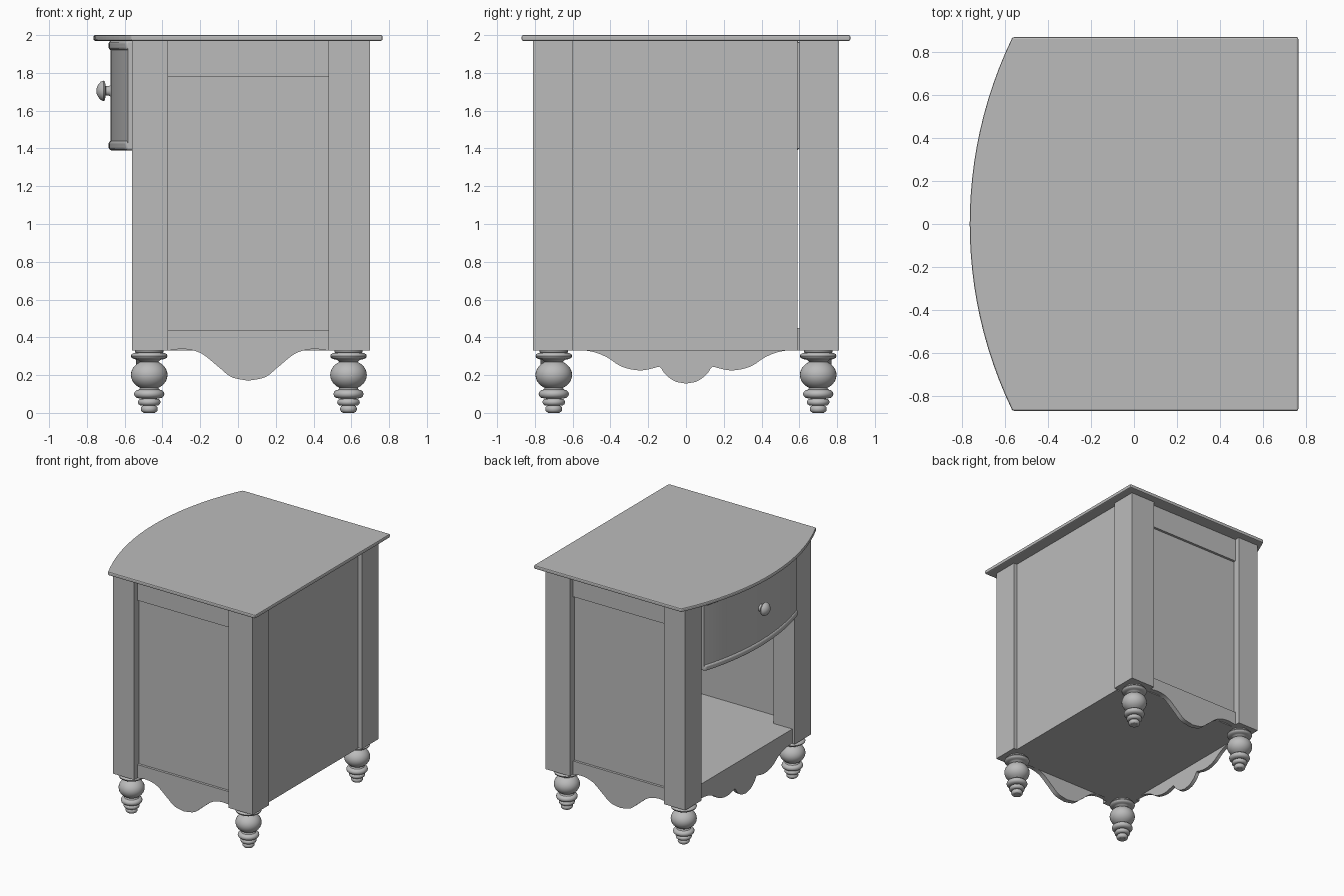
import bpy, bmesh, math
from mathutils import Vector

if "Cube" in bpy.data.objects:
    bpy.data.objects.remove(bpy.data.objects["Cube"])

paint = bpy.data.materials.new("grey_paint")
paint.use_nodes = True
GREY = (0.5, 0.5, 0.5, 1)
paint.diffuse_color = GREY
paint.node_tree.nodes["Principled BSDF"].inputs["Base Color"].default_value = GREY


def finish(name, bm, smooth=False, bevel=0, segments=1):
    bmesh.ops.recalc_face_normals(bm, faces=bm.faces)
    mesh = bpy.data.meshes.new(name)
    bm.to_mesh(mesh)
    bm.free()
    mesh.materials.append(paint)
    obj = bpy.data.objects.new(name, mesh)
    bpy.context.collection.objects.link(obj)
    if bevel:
        mod = obj.modifiers.new("edge", "BEVEL")
        mod.width, mod.segments = bevel, segments
        mod.limit_method, mod.angle_limit = "ANGLE", math.radians(50)
    if smooth:
        bpy.ops.object.select_all(action="DESELECT")
        obj.select_set(True)
        bpy.context.view_layer.objects.active = obj
        bpy.ops.object.shade_smooth_by_angle(angle=math.radians(35))
    return obj


def prism(name, outline, push, **style):
    """Extrude a closed outline of 3D points along a vector."""
    bm = bmesh.new()
    face = bm.faces.new([bm.verts.new(p) for p in outline])
    geom = bmesh.ops.extrude_face_region(bm, geom=[face])["geom"]
    moved = [g for g in geom if isinstance(g, bmesh.types.BMVert)]
    bmesh.ops.translate(bm, verts=moved, vec=push)
    return finish(name, bm, **style)


def box(name, x, y, z):
    outline = [(x[0], y[0], z[0]), (x[1], y[0], z[0]), (x[1], y[1], z[0]), (x[0], y[1], z[0])]
    return prism(name, outline, (0, 0, z[1] - z[0]))


def lathe(name, profile, centre, axis="Z"):
    """Revolve (radius, height) points; axis X points the height to -x."""
    bm = bmesh.new()
    verts = [bm.verts.new((r, 0, h)) for r, h in profile]
    edges = [bm.edges.new(pair) for pair in zip(verts, verts[1:])]
    bmesh.ops.spin(bm, geom=verts + edges, cent=(0, 0, 0), axis=(0, 0, 1),
                   angle=math.tau, steps=32, use_duplicate=False)
    bmesh.ops.remove_doubles(bm, verts=bm.verts, dist=0.0001)
    obj = finish(name, bm, smooth=True)
    obj.location = centre
    if axis == "X":
        obj.rotation_euler.y = -math.pi / 2
    return obj


def smooth_path(points, steps=8):
    """Catmull-Rom curve through a few points."""
    pts = [Vector(p) for p in points]
    pts = [2 * pts[0] - pts[1]] + pts + [2 * pts[-1] - pts[-2]]
    path = []
    for a, b, c, d in zip(pts, pts[1:], pts[2:], pts[3:]):
        for i in range(steps):
            t = i / steps
            path.append(0.5 * (2 * b + (c - a) * t + (2 * a - 5 * b + 4 * c - d) * t ** 2
                               + (3 * b - a - 3 * c + d) * t ** 3))
    return path + [pts[-2]]


def bow(tip, half, back, z, steps=24):
    """Outline with a bowed -x edge and a straight rear edge."""
    arc = [half - 2 * half * i / steps for i in range(steps + 1)]
    pts = [(tip + 2 - math.sqrt(4 - y * y), y, z) for y in arc]
    return pts + [(back, -half, z), (back, half, z)]


# Bowed top board
prism("top_board", bow(-0.765, 0.87, 0.765, 1.97), (0, 0, 0.03), bevel=0.008, segments=2)

# Corner posts and turned feet
ball = [(0.097 * math.cos(a), 0.205 + 0.077 * math.sin(a))
        for a in [math.radians(-60 + 12 * i) for i in range(11)]]


def ring(r, z, h, depth):
    return [(r - depth + depth * math.cos(a), z + h * math.sin(a))
            for a in [math.radians(-90 + 30 * i) for i in range(7)]]


foot = ([(0, 0.01), (0.03, 0.01)] + ring(0.045, 0.03, 0.018, 0.015) + ring(0.06, 0.065, 0.018, 0.02)
        + ring(0.08, 0.107, 0.022, 0.025) + ball + [(0.06, 0.282)]
        + ring(0.097, 0.302, 0.018, 0.03) + [(0.075, 0.322), (0.075, 0.34), (0, 0.34)])
foot = [(r, (z - 0.01) * 33 / 32) for r, z in foot]
for end, xs, cx in (("open", (-0.56, -0.37), -0.47), ("rear", (0.48, 0.70), 0.585)):
    for side, s in (("right", -1), ("left", 1)):
        ys = sorted((s * 0.81, s * 0.60))
        box(f"{end}_{side}_post", xs, ys, (0.33, 1.97))
        lathe(f"{end}_{side}_foot", foot, (cx, s * 0.70, 0))

# Side walls: recessed panel, top rail and shaped bottom rail
side_half = smooth_path([(-0.425, 0.33), (-0.34, 0.338), (-0.25, 0.315), (-0.16, 0.245),
                         (-0.09, 0.19), (0, 0.17)])
side_curve = side_half + [Vector((-p.x, p.y)) for p in reversed(side_half[:-1])]
for side, s in (("right", -1), ("left", 1)):
    face = s * 0.77
    box(f"{side}_panel", (-0.40, 0.52), sorted((s * 0.72, s * 0.75)), (0.40, 1.97))
    box(f"{side}_top_rail", (-0.37, 0.48), sorted((s * 0.73, face)), (1.78, 1.97))
    outline = [(0.055 + p.x, face, p.y) for p in side_curve]
    outline += [(0.48, face, 0.44), (-0.37, face, 0.44)]
    prism(f"{side}_bottom_rail", outline, (0, -s * 0.04, 0))

# Back panel and bottom shelf
box("back_panel", (0.64, 0.67), (-0.62, 0.59), (0.33, 1.97))
box("bottom_shelf", (-0.53, 0.65), (-0.73, 0.73), (0.33, 0.45))

# Scalloped apron under the open side
wave = smooth_path([(-0.60, 0.335), (-0.50, 0.325), (-0.42, 0.295), (-0.34, 0.245),
                    (-0.24, 0.225), (-0.14, 0.245)])
wave += smooth_path([(-0.13, 0.235), (-0.11, 0.205), (-0.06, 0.168), (0, 0.155)])
wave += [Vector((-p.x, p.y)) for p in reversed(wave[:-1])]
prism("scalloped_apron", [(-0.54, p.x, p.y) for p in wave]
      + [(-0.54, 0.60, 0.45), (-0.54, -0.60, 0.45)], (0.03, 0, 0))

# Bowed drawer with rounded mouldings
prism("drawer", bow(-0.675, 0.60, 0.64, 1.40), (0, 0, 0.56), smooth=True)
for name, z in (("lower_moulding", 1.39), ("upper_moulding", 1.92)):
    prism(name, bow(-0.685, 0.60, -0.45, z), (0, 0, 0.05), bevel=0.015, segments=3, smooth=True)

# Drawer knob
knob = [(0, 0), (0.035, 0), (0.025, 0.02), (0.025, 0.035), (0.05, 0.04), (0.054, 0.048),
        (0.048, 0.062), (0.032, 0.076), (0.015, 0.083), (0, 0.085)]
lathe("drawer_knob", knob, (-0.665, 0, 1.705), axis="X")
